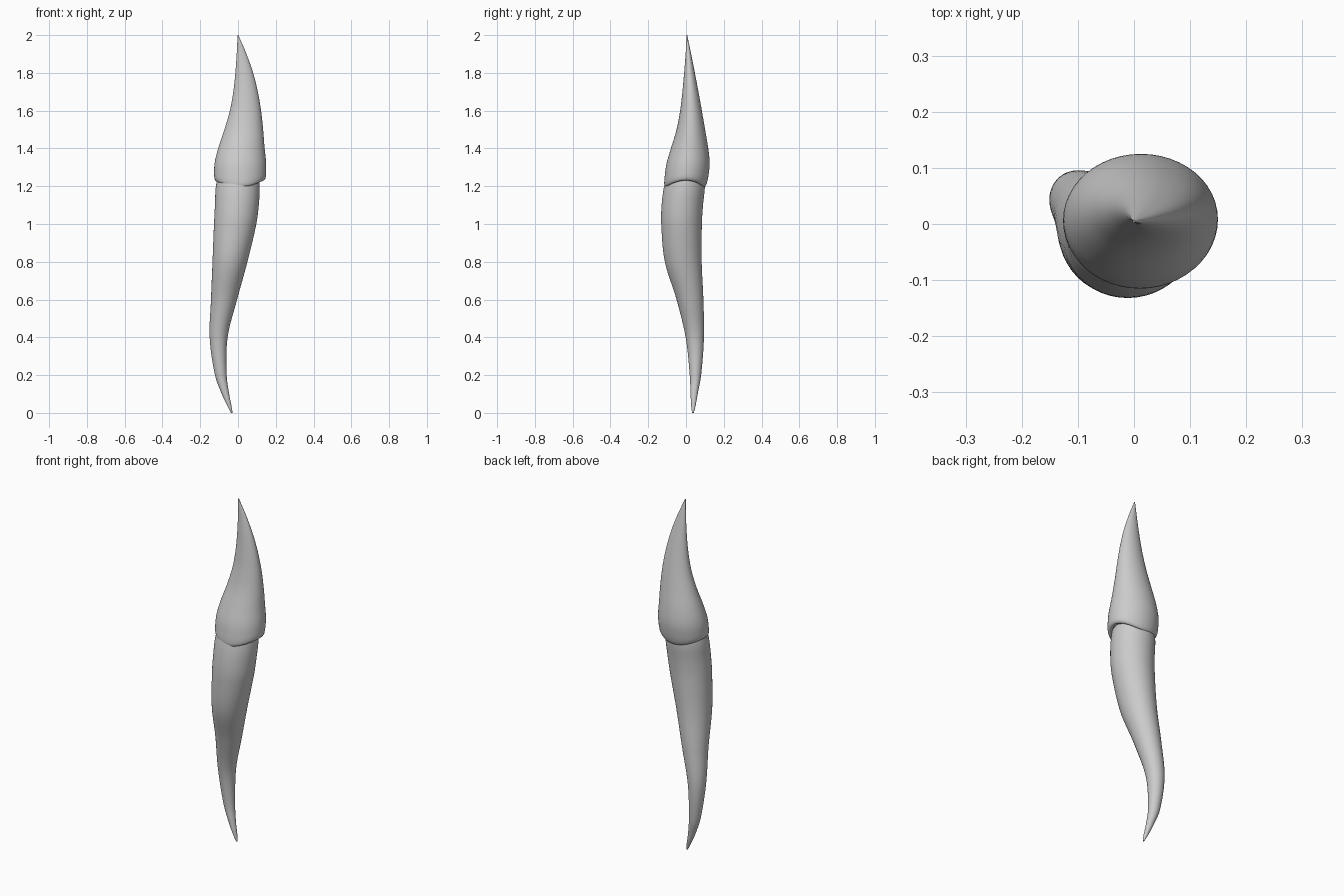
import bpy, bmesh, math

if "Cube" in bpy.data.objects:
    bpy.data.objects.remove(bpy.data.objects["Cube"])

# Sections: (z, x min, x max, y min, y max)
ROOT = [
    (0.00, -.037, -.029, .033, .041), (0.03, -.053, -.033, .028, .049),
    (0.10, -.086, -.047, .024, .062), (0.20, -.122, -.060, .020, .080),
    (0.40, -.150, -.055, -.002, .095), (0.60, -.143, -.005, -.050, .092),
    (0.80, -.135, .050, -.112, .083), (1.00, -.127, .097, -.131, .084),
    (1.10, -.122, .110, -.129, .090), (1.20, -.117, .115, -.116, .100),
    (1.30, -.095, .105, -.090, .095)]
CROWN = [
    (1.19, -.122, .140, -.118, .105), (1.25, -.126, .148, -.113, .118),
    (1.32, -.124, .149, -.103, .125), (1.40, -.105, .141, -.080, .118),
    (1.50, -.072, .133, -.050, .101), (1.60, -.043, .122, -.031, .084),
    (1.70, -.025, .105, -.019, .066), (1.80, -.014, .080, -.010, .047),
    (1.90, -.007, .045, -.002, .027), (2.00, -.002, .002, .003, .007)]
SEG = 48


def section(table, z):
    """Smooth (Hermite) interpolation of a section table at height z."""
    z = min(max(z, table[0][0]), table[-1][0])
    i = 0
    while i < len(table) - 2 and z > table[i + 1][0]:
        i += 1
    p1, p2 = table[i], table[i + 1]
    p0, p3 = table[max(i - 1, 0)], table[min(i + 2, len(table) - 1)]
    h = p2[0] - p1[0]
    t = (z - p1[0]) / h
    out = []
    for k in range(1, 5):
        m1 = (p2[k] - p0[k]) / (p2[0] - p0[0]) * h
        m2 = (p3[k] - p1[k]) / (p3[0] - p1[0]) * h
        out.append((2*t**3 - 3*t**2 + 1) * p1[k] + (t**3 - 2*t**2 + t) * m1
                   + (3*t**2 - 2*t**3) * p2[k] + (t**3 - t**2) * m2)
    return out


def loft(name, table, rows, margin):
    """rows: (height, inset scale); margin(angle, z) lifts the ring locally."""
    bm = bmesh.new()
    rings = []
    for z0, s in rows:
        ring = []
        for j in range(SEG):
            a = 2 * math.pi * j / SEG
            z = z0 + margin(a, z0)
            x0, x1, y0, y1 = section(table, z)
            ring.append(bm.verts.new((
                (x0 + x1) / 2 + (x1 - x0) / 2 * s * math.cos(a),
                (y0 + y1) / 2 + (y1 - y0) / 2 * s * math.sin(a), z)))
        rings.append(ring)
    for lo, hi in zip(rings, rings[1:]):
        for j in range(SEG):
            k = (j + 1) % SEG
            bm.faces.new((lo[j], lo[k], hi[k], hi[j]))
    bm.faces.new(rings[0][::-1])
    bm.faces.new(rings[-1])
    mesh = bpy.data.meshes.new(name)
    bm.to_mesh(mesh)
    bm.free()
    obj = bpy.data.objects.new(name, mesh)
    bpy.context.collection.objects.link(obj)
    for p in mesh.polygons:
        p.use_smooth = len(p.vertices) == 4
    return obj


def gum_line(a, z):
    # margin dips at front and back, rises at both sides
    fade = max(0, min(1, (1.5 - z) / 0.3))
    return (0.035 if math.cos(a) > 0 else 0.03) * math.cos(a) ** 2 * fade ** 2


# Curved root, its top hidden inside the crown
loft("root", ROOT, [(1.3 * i / 64, 1) for i in range(65)], lambda a, z: 0)

# Crown with a rounded lip at its lower margin
lip = [(1.205, .80), (1.195, .90), (1.198, .95), (1.206, .98), (1.218, .995)]
loft("crown", CROWN, lip + [(1.235 + 0.765 * i / 48, 1) for i in range(49)], gum_line)
